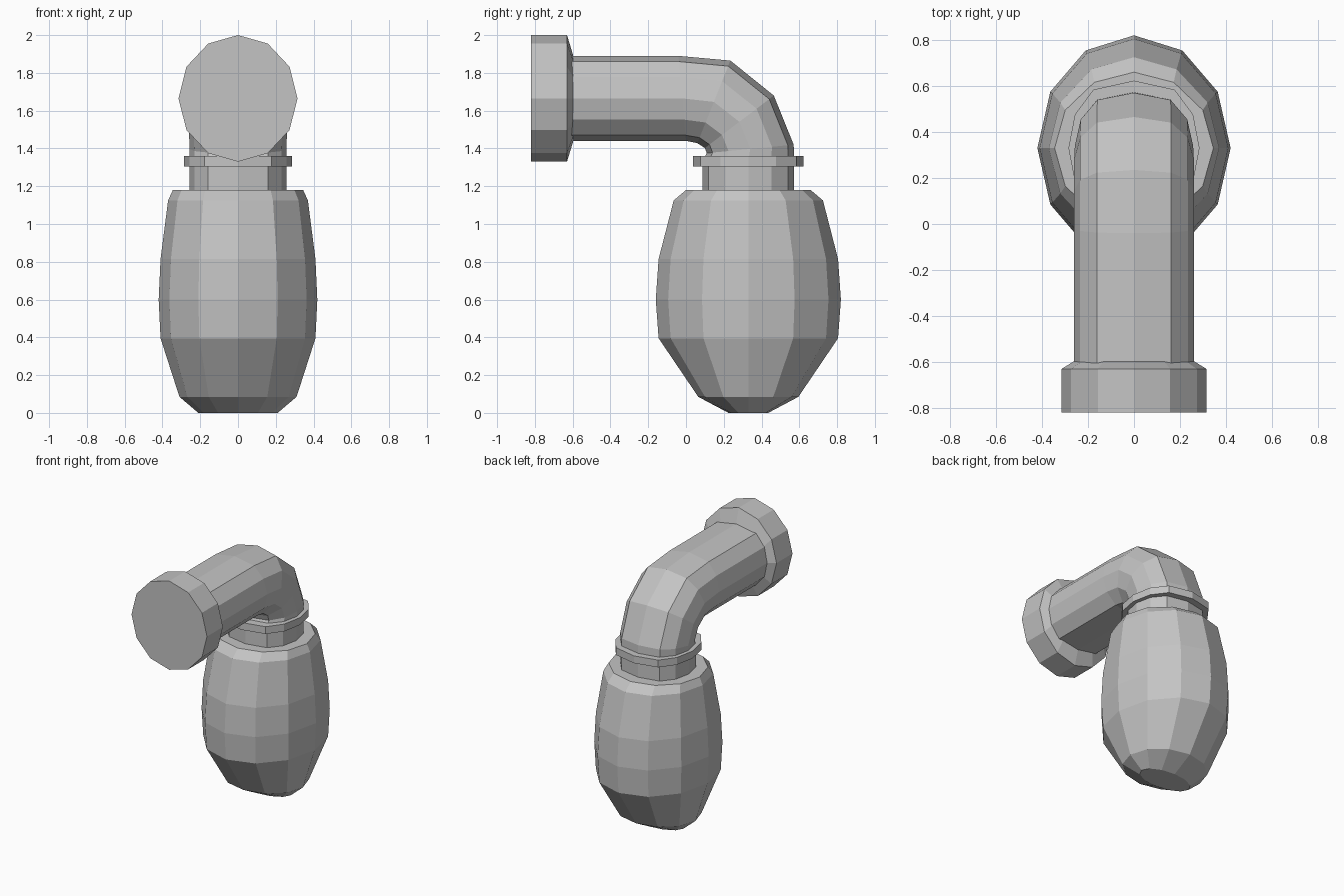
import bpy, bmesh
from mathutils import Vector

if "Cube" in bpy.data.objects:
    bpy.data.objects.remove(bpy.data.objects["Cube"])

grey = bpy.data.materials.new("plain grey")
grey.diffuse_color = (0.55, 0.55, 0.55, 1)
grey.use_nodes = True
grey.node_tree.nodes["Principled BSDF"].inputs["Base Color"].default_value = grey.diffuse_color

CY, PZ = 0.33, 1.665          # lamp axis (y) and arm axis (z)
ROUND = [(0, 1), (.5, .866), (.866, .5), (1, 0)]
SQUARISH = [(0, 1), (.62, .866), (.9, .5), (1, 0)]


def full_section(q):
    """Mirror a quarter section into a 12-sided loop."""
    half = q + [(x, -v) for x, v in reversed(q[:-1])]
    return half + [(-x, v) for x, v in reversed(half[1:-1])]


def loft(name, rings, quarter):
    """Rings are (outer (y, z), inner (y, z), half width in x)."""
    bm = bmesh.new()
    loops = []
    for outer, inner, w in rings:
        o, i = Vector((0, *outer)), Vector((0, *inner))
        c, h = (o + i) / 2, (o - i) / 2
        loops.append([bm.verts.new(c + h * v + Vector((w * x, 0, 0)))
                      for x, v in full_section(quarter)])
    for a, b in zip(loops, loops[1:]):
        for k in range(12):
            n = (k + 1) % 12
            bm.faces.new((a[k], a[n], b[n], b[k]))
    bm.faces.new(loops[0])
    bm.faces.new(loops[-1])
    bmesh.ops.recalc_face_normals(bm, faces=bm.faces)
    me = bpy.data.meshes.new(name)
    bm.to_mesh(me)
    bm.free()
    me.materials.append(grey)
    ob = bpy.data.objects.new(name, me)
    bpy.context.collection.objects.link(ob)
    return ob


def level(z, hx, hy):
    return ((CY + hy, z), (CY - hy, z), hx)


def upright(y, hx, hz):
    return ((y, PZ + hz), (y, PZ - hz), hx)


# Bulbous globe
loft("globe", [level(0, .21, .105), level(.085, .31, .265), level(.395, .41, .475),
               level(.6, .42, .49), level(.815, .41, .475),
               level(1.125, .37, .395), level(1.18, .345, .33)], ROUND)

# Collar around the neck
loft("collar", [level(1.305, .285, .293), level(1.36, .285, .293)], SQUARISH)

# Arm bending down into the neck
loft("bent_arm", [upright(-.61, .26, .225),
                  ((-.04, 1.89), (0, 1.44), .26),
                  ((.235, 1.865), (.06, 1.428), .26),
                  ((.465, 1.68), (.10, 1.402), .26),
                  ((.57, 1.42), (.11, 1.375), .257),
                  level(1.33, .256, .243),
                  level(1.16, .256, .243)], SQUARISH)

# Wall mount
loft("wall_mount", [upright(-.82, .315, .335), upright(-.63, .315, .335),
                    upright(-.597, .262, .227)], ROUND)
